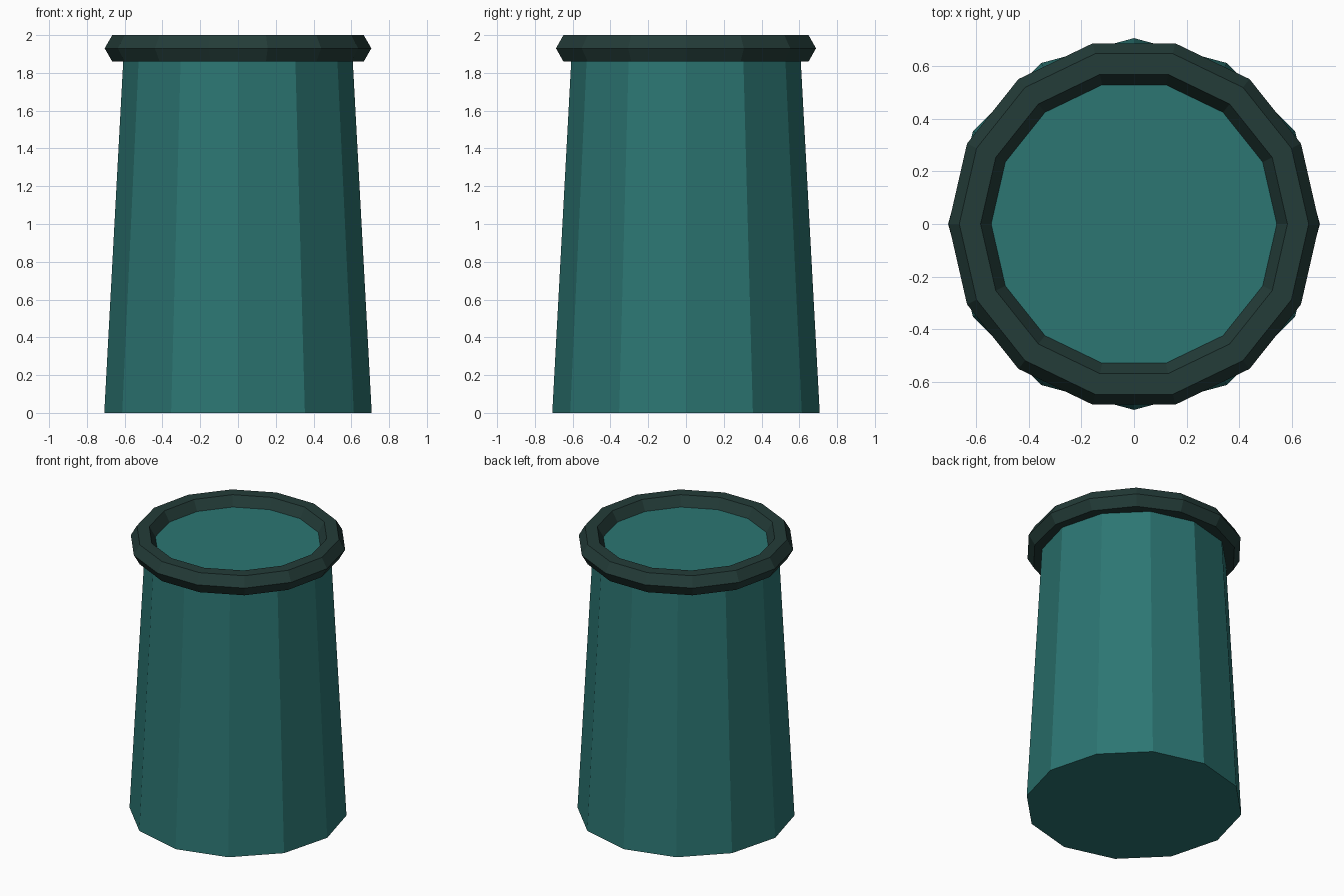
import bpy

if "Cube" in bpy.data.objects:
    bpy.data.objects.remove(bpy.data.objects["Cube"])


def paint(obj, name, rgb):
    mat = bpy.data.materials.new(name)
    mat.diffuse_color = (*rgb, 1)
    mat.use_nodes = True
    mat.node_tree.nodes["Principled BSDF"].inputs["Base Color"].default_value = mat.diffuse_color
    obj.data.materials.append(mat)


RIM_Z = 1.93

# Tapered 12-sided body, closed at both ends
bpy.ops.mesh.primitive_cone_add(vertices=12, radius1=0.708, radius2=0.604,
                                depth=RIM_Z, location=(0, 0, RIM_Z / 2))
body = bpy.context.object
body.name = "body"
paint(body, "teal", (0.025, 0.18, 0.17))

# Rim ring with hexagonal section, centred on the body's top edge
bpy.ops.mesh.primitive_torus_add(major_segments=14, minor_segments=6,
                                 major_radius=0.625, minor_radius=0.081,
                                 location=(0, 0, RIM_Z))
rim = bpy.context.object
rim.name = "rim"
bpy.ops.object.shade_flat()
paint(rim, "dark_green", (0.017, 0.045, 0.04))
